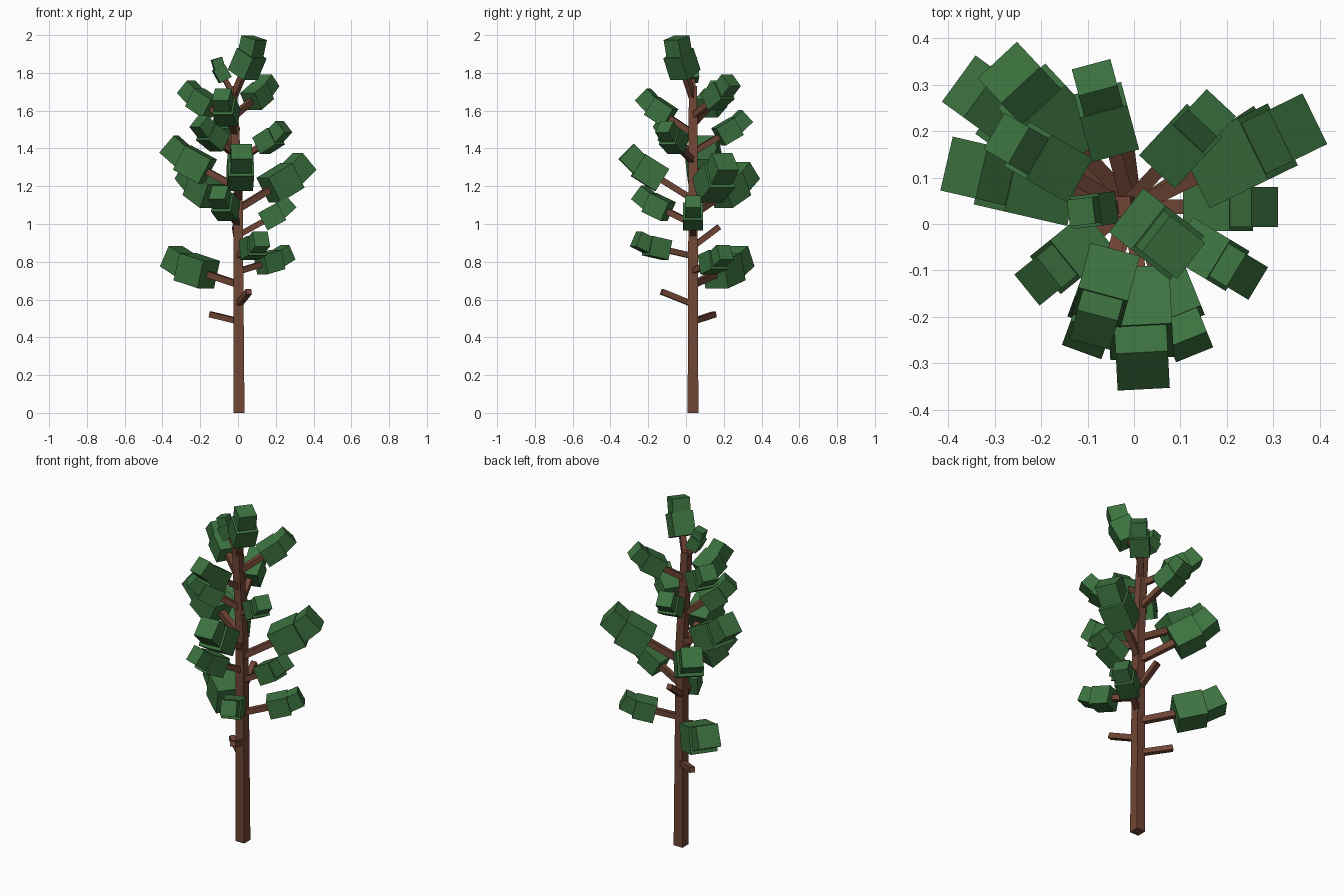
import bpy, bmesh, math
from mathutils import Vector

if "Cube" in bpy.data.objects:
    bpy.data.objects.remove(bpy.data.objects["Cube"])


def material(name, color):
    m = bpy.data.materials.new(name)
    m.diffuse_color = color
    m.use_nodes = True
    m.node_tree.nodes["Principled BSDF"].inputs["Base Color"].default_value = m.diffuse_color
    return m


bark = material("bark", (0.16, 0.06, 0.035, 1))
leaf = material("leaf", (0.045, 0.17, 0.05, 1))
TRUNK_Y = 0.037


def trunk_at(z):
    """Trunk centre: straight low down, leaning slightly left near the top."""
    x = 0.006 - 0.006 * min(z / 1.2, 1) - 0.03 * max(0, (z - 1.2) / 0.53)
    return Vector((x, TRUNK_Y, z))


def ring(c, u, v, w):
    h = w / 2
    return [c + u * (s * h) + v * (t * h) for s, t in ((-1, -1), (1, -1), (1, 1), (-1, 1))]


def loft(name, rings, mat):
    """Square rings joined into a closed bar."""
    bm = bmesh.new()
    rows = [[bm.verts.new(p) for p in r] for r in rings]
    for a, b in zip(rows, rows[1:]):
        for i in range(4):
            bm.faces.new((a[i], a[(i + 1) % 4], b[(i + 1) % 4], b[i]))
    bm.faces.new(rows[0])
    bm.faces.new(rows[-1])
    bmesh.ops.recalc_face_normals(bm, faces=bm.faces)
    me = bpy.data.meshes.new(name)
    bm.to_mesh(me)
    bm.free()
    me.materials.append(mat)
    bpy.context.collection.objects.link(bpy.data.objects.new(name, me))


def bar(name, a, b, az, w, mat):
    """Square bar from a to b, kept level across its heading."""
    side = Vector((-math.sin(az), math.cos(az), 0))
    up = (b - a).normalized().cross(side)
    loft(name, [ring(a, side, up, w), ring(b, side, up, w)], mat)


def direction(az, pitch):
    return Vector((math.cos(az) * math.cos(pitch), math.sin(az) * math.cos(pitch), math.sin(pitch)))


def branch(i, az, z, reach, pitch, w):
    """Stick from the trunk; if w > 0 also a leaf block and a smaller upturned tip."""
    az, pitch = math.radians(az), math.radians(pitch)
    base, d = trunk_at(z), direction(az, pitch)
    start = base + d * (reach / math.cos(pitch))
    bar(f"branch_{i}", base, start + d * w * 0.2, az, 0.022 + 0.08 * w if w else 0.03, bark)
    if w:
        end = start + d * w * 1.08
        bar(f"leaf_block_{i}", start, end, az, w, leaf)
        tip = end + direction(az, pitch + math.radians(17)) * w * 0.7
        bar(f"leaf_tip_{i}", end.lerp(start, 0.2), tip, az, w * 0.82, leaf)


# Trunk, tapering gently
loft("trunk", [ring(trunk_at(z), Vector((1, 0, 0)), Vector((0, 1, 0)), 0.057 - 0.0075 * z)
               for z in (0, 0.8, 1.2, 1.73)], bark)

# heading, height on trunk, reach to leaves, pitch, leaf width
BRANCHES = [
    (144, 0.68, .195, 15, .15),
    (33, 0.75, .14, 14, .105),
    (-68, 0.83, .15, 12, .105),
    (0, 0.94, .13, 29, .105),
    (26, 1.08, .18, 29, .148),
    (-31, 1.33, .15, 29, .10),
    (167, 1.19, .165, 28, .145),
    (133, 1.05, .19, 27, .14),
    (-141, 1.36, .11, 32, .105),
    (-110, 1.00, .14, 25, .11),
    (-87, 1.13, .165, 32, .137),
    (47, 1.57, .13, 31, .105),
    (150, 1.53, .14, 30, .11),
    (105, 1.38, .14, 30, .105),
    (-105, 1.48, .125, 33, .11),
    (-38, 1.667, .065, 62, .12),
    (187, 1.69, .04, 61, .07),
    # bare sticks
    (143, 0.485, .185, 11, 0),
    (-72, 0.575, .175, 21, 0),
    (97, 0.88, .14, 37, 0),
]
for i, spec in enumerate(BRANCHES, 1):
    branch(i, *spec)
